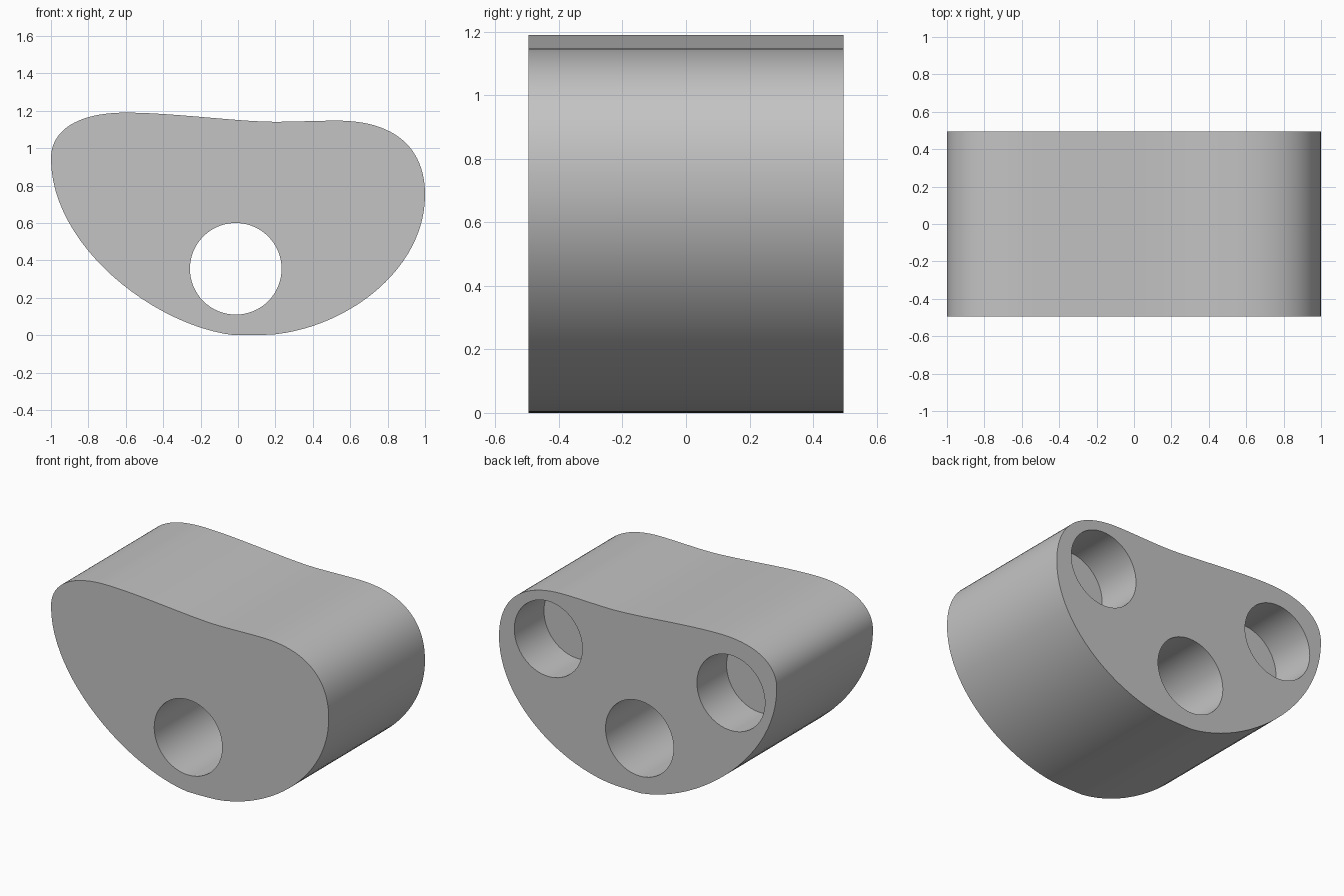
import bpy, bmesh, math
from mathutils import Vector
from mathutils.geometry import interpolate_bezier

cube = bpy.data.objects.get("Cube")
if cube:
    bpy.data.objects.remove(cube)

HALF = 0.495      # half of the block's depth
RADIUS = 0.245    # shared by all three holes

grey = bpy.data.materials.new("plain_grey")
grey.use_nodes = True
colour = (0.55, 0.55, 0.55, 1)
grey.diffuse_color = colour
grey.node_tree.nodes["Principled BSDF"].inputs["Base Color"].default_value = colour

# Outline in x, z: anchor, outgoing handle, incoming handle of the next anchor
outline = [
    ((-1, 0.945), (-1, 0.48), (-0.45, 0.05)),
    ((-0.02, 0), (0.05, 0), (0.13, 0)),
    ((0.2, 0.005), (0.6, 0.05), (1, 0.36)),
    ((1, 0.75), (1, 1.0), (0.84, 1.15)),
    ((0.52, 1.147), (0.42, 1.147), (0.3, 1.141)),
    ((0.2, 1.141), (0, 1.141), (-0.35, 1.19)),
    ((-0.6, 1.19), (-0.85, 1.19), (-1, 1.1)),
]


def outline_points(steps=24):
    points = []
    for i, (start, out, into) in enumerate(outline):
        end = outline[(i + 1) % len(outline)][0]
        curve = [Vector((x, 0, z)) for x, z in (start, out, into, end)]
        points += interpolate_bezier(*curve, steps + 1)[:-1]
    return points


def prism(name, points, y0, y1):
    """Extrude a closed x-z outline from y0 to y1."""
    bm = bmesh.new()
    face = bm.faces.new([bm.verts.new((p.x, y0, p.z)) for p in points])
    side = bmesh.ops.extrude_face_region(bm, geom=[face])["geom"]
    verts = [g for g in side if isinstance(g, bmesh.types.BMVert)]
    bmesh.ops.translate(bm, verts=verts, vec=(0, y1 - y0, 0))
    bmesh.ops.recalc_face_normals(bm, faces=bm.faces)
    mesh = bpy.data.meshes.new(name)
    bm.to_mesh(mesh)
    bm.free()
    mesh.materials.append(grey)
    obj = bpy.data.objects.new(name, mesh)
    bpy.context.collection.objects.link(obj)
    return obj


def circle(x, z, count=64):
    turns = [math.tau * i / count for i in range(count)]
    return [Vector((x + RADIUS * math.cos(a), 0, z + RADIUS * math.sin(a))) for a in turns]


# Block
block = prism("block", outline_points(), -HALF, HALF)

# One through hole and two blind holes sunk into the back
holes = [
    ("through_hole", -0.012, 0.355, -HALF - 0.1),
    ("left_blind_hole", 0.645, 0.827, HALF - 0.305),
    ("right_blind_hole", -0.67, 0.827, HALF - 0.305),
]
cutters = []
for name, x, z, start in holes:
    cutter = prism(name + "_cutter", circle(x, z), start, HALF + 0.1)
    cut = block.modifiers.new(name, 'BOOLEAN')
    cut.operation = 'DIFFERENCE'
    cut.solver = 'EXACT'
    cut.object = cutter
    cutters.append(cutter)

# Apply the cuts and remove the cutters
bpy.ops.object.select_all(action='DESELECT')
block.select_set(True)
bpy.context.view_layer.objects.active = block
for name, *_ in holes:
    bpy.ops.object.modifier_apply(modifier=name)
for cutter in cutters:
    bpy.data.objects.remove(cutter)
bpy.ops.object.shade_smooth_by_angle(angle=math.radians(30))
